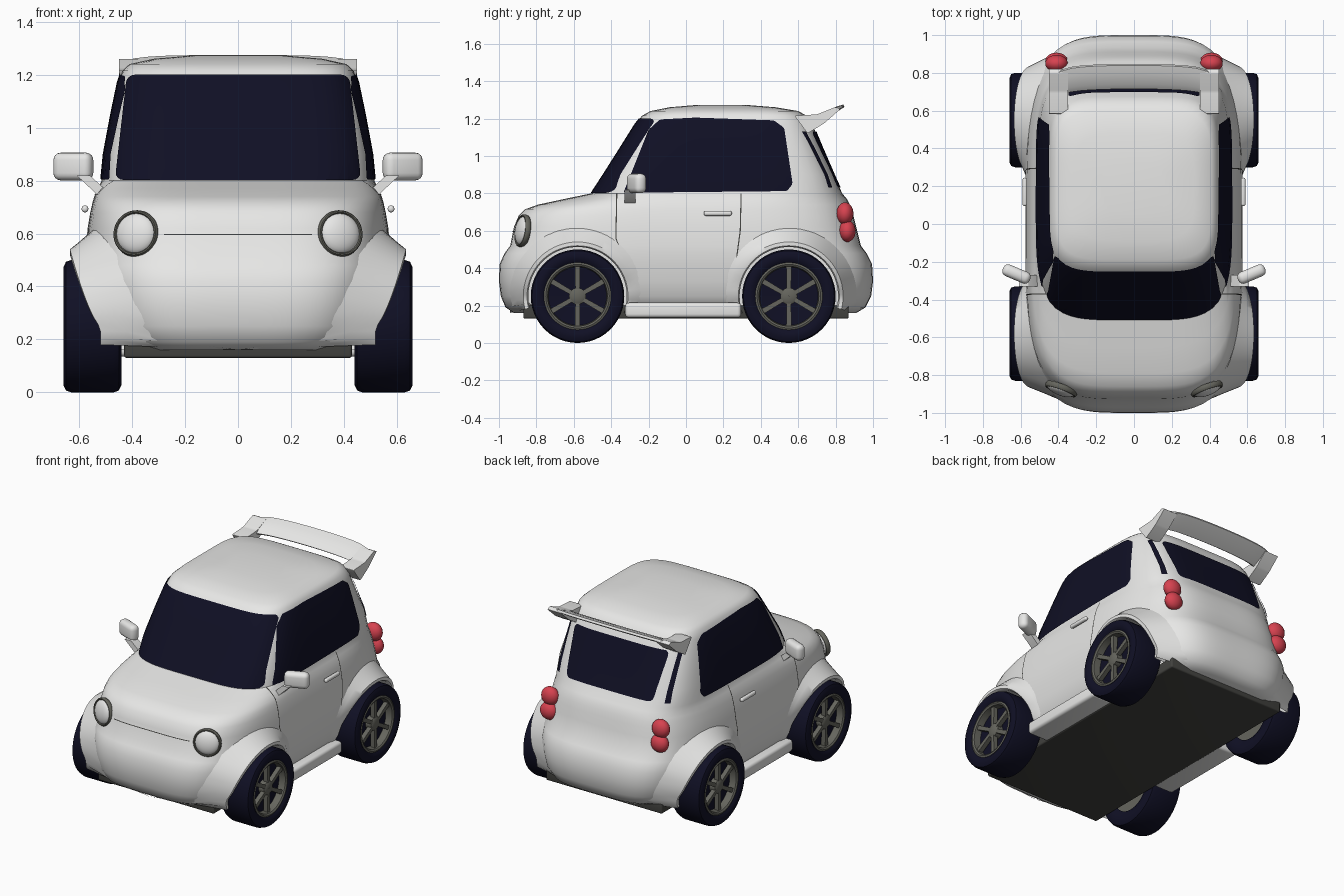
import bpy, bmesh, math
from mathutils import Matrix, Vector

if "Cube" in bpy.data.objects:
    bpy.data.objects.remove(bpy.data.objects["Cube"])


def material(name, r, g, b):
    m = bpy.data.materials.new(name)
    m.use_nodes = True
    m.diffuse_color = (r, g, b, 1)
    m.node_tree.nodes["Principled BSDF"].inputs["Base Color"].default_value = (r, g, b, 1)
    return m


WHITE = material("white paint", .8, .8, .79)
NAVY = material("dark navy", .005, .005, .018)
METAL = material("grey metal", .13, .13, .11)
FLOOR = material("dark grey", .055, .055, .05)
RED = material("red", .68, .055, .08)


def activate(ob):
    bpy.ops.object.select_all(action='DESELECT')
    ob.select_set(True)
    bpy.context.view_layer.objects.active = ob


def finish(name, bm, mat, smooth=40):
    bmesh.ops.recalc_face_normals(bm, faces=bm.faces)
    me = bpy.data.meshes.new(name)
    bm.to_mesh(me)
    bm.free()
    ob = bpy.data.objects.new(name, me)
    bpy.context.collection.objects.link(ob)
    me.materials.append(mat)
    activate(ob)
    bpy.ops.object.shade_smooth_by_angle(angle=math.radians(smooth))
    return ob


def loft(name, rings, mat, closed=False, wrap=True, caps=False):
    """Skin a list of point rings; closed joins last ring to first."""
    bm = bmesh.new()
    vs = [[bm.verts.new(p) for p in ring] for ring in rings]
    n, k = len(vs), len(vs[0])
    for i in range(n if closed else n - 1):
        a, b = vs[i], vs[(i + 1) % n]
        for j in range(k if wrap else k - 1):
            bm.faces.new((a[j], a[(j + 1) % k], b[(j + 1) % k], b[j]))
    if caps:
        bm.faces.new(vs[0])
        bm.faces.new(vs[-1])
    return finish(name, bm, mat)


def revolve(name, profile, y, z, mat, steps=48):
    """Spin (x, radius) points about a sideways axle."""
    angles = [math.tau * i / steps for i in range(steps)]
    rings = [[(x, y + r * math.cos(a), z + r * math.sin(a)) for x, r in profile] for a in angles]
    return loft(name, rings, mat, closed=True, wrap=False)


def prism(name, outline, axis, d0, d1, mat, radius=0.0):
    """Extrude an outline along x (y, z points) or y (x, z points)."""
    bm = bmesh.new()
    place = (lambda p, d: (d, *p)) if axis == 'X' else (lambda p, d: (p[0], d, p[1]))
    a, b = ([bm.verts.new(place(p, d)) for p in outline] for d in (d0, d1))
    bm.faces.new(a)
    bm.faces.new(b)
    n = len(a)
    for i in range(n):
        bm.faces.new((a[i], a[(i + 1) % n], b[(i + 1) % n], b[i]))
    if radius:
        rails = [bm.edges.get((a[i], b[i])) for i in range(n)]
        bmesh.ops.bevel(bm, geom=rails, offset=radius, segments=4, profile=.5, affect='EDGES')
    return finish(name, bm, mat)


def rounded_box(name, centre, size, mat, bevel, turn=0.0):
    bm = bmesh.new()
    bmesh.ops.create_cube(bm, size=1)
    bmesh.ops.scale(bm, vec=size, verts=bm.verts)
    bmesh.ops.bevel(bm, geom=bm.edges[:], offset=bevel, segments=4, profile=.5, affect='EDGES')
    bmesh.ops.transform(bm, matrix=Matrix.Translation(centre) @ Matrix.Rotation(turn, 4, 'Z'), verts=bm.verts)
    return finish(name, bm, mat, 50)


def ellipsoid(name, centre, radii, mat, rot=Matrix()):
    bm = bmesh.new()
    bmesh.ops.create_uvsphere(bm, u_segments=28, v_segments=16, radius=1)
    bmesh.ops.transform(bm, matrix=Matrix.Translation(centre) @ rot @ Matrix.Diagonal((*radii, 1)), verts=bm.verts)
    return finish(name, bm, mat, 60)


def boolean(ob, cutter, operation):
    activate(ob)
    mod = ob.modifiers.new("cut", 'BOOLEAN')
    mod.operation, mod.object, mod.solver = operation, cutter, 'EXACT'
    bpy.ops.object.modifier_apply(modifier=mod.name)
    bpy.data.objects.remove(cutter)


# Body levels: height, front y, rear y, half width, corner squareness
LEVELS = [
    (.16, -.92, .91, .44, 4), (.19, -.965, .96, .50, 4), (.25, -.99, .99, .535, 4),
    (.33, -1.0, 1.0, .555, 4), (.42, -.997, .995, .57, 4), (.48, -.97, .965, .575, 4),
    (.52, -.94, .935, .575, 4), (.62, -.92, .91, .568, 4), (.68, -.895, .895, .558, 4),
    (.715, -.86, .885, .55, 4), (.74, -.79, .875, .543, 4), (.77, -.65, .86, .53, 4),
    (.80, -.505, .835, .515, 4.5), (.90, -.44, .79, .505, 5), (1.05, -.345, .725, .477, 5),
    (1.17, -.27, .675, .452, 5), (1.215, -.235, .645, .437, 5), (1.24, -.19, .60, .41, 5),
    (1.26, -.09, .48, .32, 4), (1.272, .05, .33, .18, 3)]


def body_shell(name, mat, grow=0.0, steps=96):
    rings = []
    for z, front, rear, w, n in LEVELS:
        mid, half = (front + rear) / 2, (rear - front) / 2 + grow
        ring = []
        for i in range(steps):
            c, s = math.cos(math.tau * i / steps), math.sin(math.tau * i / steps)
            r = (abs(c) ** n + abs(s) ** n) ** (-1 / n)
            ring.append(((w + grow) * c * r, mid + half * s * r, z))
        rings.append(ring)
    return loft(name, rings, mat, caps=True)


def body_x(y, z):
    """Half width of the body at a given length and height."""
    z = max(z, LEVELS[0][0])
    for lo, hi in zip(LEVELS, LEVELS[1:]):
        if lo[0] <= z <= hi[0]:
            t = (z - lo[0]) / (hi[0] - lo[0])
            _, front, rear, w, n = (a + (b - a) * t for a, b in zip(lo, hi))
            u = min(1, abs(y - (front + rear) / 2) / ((rear - front) / 2))
            return w * (1 - u ** n) ** (1 / n)


def decal(name, outline, axis, d0, d1, mat, radius=0.0, grow=.006):
    """Thin skin following the body inside an outline."""
    skin = body_shell(name, mat, grow)
    skin.data.materials.append(mat)
    cutter = prism("cutter", outline, axis, d0, d1, mat, radius)
    cutter.data.materials.append(mat)
    for p in cutter.data.polygons:
        p.material_index = 1
    boolean(skin, cutter, 'INTERSECT')
    bm = bmesh.new()
    bm.from_mesh(skin.data)
    bmesh.ops.delete(bm, geom=[f for f in bm.faces if f.material_index == 1], context='FACES')
    bm.to_mesh(skin.data)
    bm.free()


def ribbon(path, width=.006):
    return [(y - width / 2, z) for y, z in path] + [(y + width / 2, z) for y, z in reversed(path)]


AXLES = {"front": -.58, "rear": .55}
HUB = .25

# Body with wheel wells
body = body_shell("body", WHITE)
for y in AXLES.values():
    for s in (-1, 1):
        well = revolve("well", [(s * .42, .001), (s * .42, .265), (s * .8, .265), (s * .8, .001)], y, HUB, WHITE)
        bm = bmesh.new()
        bm.from_mesh(well.data)
        bmesh.ops.holes_fill(bm, edges=[e for e in bm.edges if e.is_boundary])
        bmesh.ops.recalc_face_normals(bm, faces=bm.faces)
        bm.to_mesh(well.data)
        bm.free()
        boolean(body, well, 'DIFFERENCE')
activate(body)
bpy.ops.object.shade_smooth_by_angle(angle=math.radians(40))
rounded_box("underside", (0, 0, .165), (.86, 1.74, .07), FLOOR, .01)

# Glass
decal("windscreen", [(-.465, .803), (.465, .803), (.42, 1.2), (-.42, 1.2)], 'Y', -.9, 0, NAVY, .03)
decal("rear_window", [(-.32, .83), (.32, .83), (.35, 1.13), (-.35, 1.13)], 'Y', .4, 1.2, NAVY, .03)
side_glass = [(-.335, .803), (-.2, 1.14), (-.14, 1.195), (.05, 1.205), (.47, 1.19), (.525, 1.15), (.57, .85), (.54, .812)]
front_seam = [(-.37, .8), (-.375, .56), (-.33, .44), (-.3, .3)]
rear_seam = [(.295, .8), (.29, .6), (.27, .45)]
for s, side in ((1, "left"), (-1, "right")):
    decal(side + "_window", side_glass, 'X', s * .3, s * .8, NAVY, .012)
    decal(side + "_rear_strip", [(s * .39, .83), (s * .42, .83), (s * .415, 1.13), (s * .395, 1.13)], 'Y', .4, 1.2, NAVY)
    for seam, path in (("front", front_seam), ("rear", rear_seam)):
        decal(f"{side}_door_seam_{seam}", ribbon(path), 'X', s * .4, s * .8, FLOOR, grow=.002)
decal("bonnet_seam", [(-.28, .594), (.28, .594), (.28, .599), (-.28, .599)], 'Y', -1.2, -.5, FLOOR, grow=.002)

tyre = [(.46, .15), (.445, .175), (.44, .222), (.45, .243), (.47, .25), (.63, .25), (.65, .243),
        (.66, .222), (.658, .195), (.645, .178), (.60, .172), (.585, .001)]
rim = [(.60, .178), (.648, .18), (.652, .17), (.645, .16), (.60, .156)]
hub = [(.59, .045), (.63, .045), (.638, .035), (.638, .001)]
for s, side in ((1, "left"), (-1, "right")):
    for end, y in AXLES.items():
        tag = f"{end}_{side}_"
        # Wheels
        for part, profile, mat in (("tyre", tyre, NAVY), ("rim", rim, METAL), ("hub", hub, METAL),
                                   ("inner_disc", [(.47, .16), (.47, .001)], METAL)):
            revolve(tag + part, [(s * x, r) for x, r in profile], y, HUB, mat)
        bm = bmesh.new()
        for i in range(6):
            for lean in (-.2, .2):
                spoke = Matrix.Rotation(i * math.tau / 6 + lean * .6, 4, 'X') @ Matrix.Translation((0, lean * .04, .1))
                spoke = spoke @ Matrix.Rotation(-lean * .5, 4, 'X') @ Matrix.Diagonal((.03, .018, .13, 1))
                bmesh.ops.create_cube(bm, size=1, matrix=Matrix.Translation((s * .62, y, HUB)) @ spoke)
        finish(tag + "spokes", bm, METAL)

        # Flared arches blending from wheel lip to body side
        rings = []
        for i in range(41):
            a = math.radians(-14 + 208 * i / 40)
            at = lambda r: (y + r * math.cos(a), HUB + r * math.sin(a))
            lip = max(body_x(*at(.285)) + .012, .52 + .115 * max(0, math.sin(a)) ** .7)
            edge = body_x(*at(.37)) - .008
            section = [(.263, .43), (.263, lip - .012), (.27, lip), (.29, lip), (.325, lip * .55 + edge * .45), (.37, edge)]
            rings.append([(s * x, *at(r)) for r, x in section])
        loft(tag + "arch", rings, WHITE, wrap=False)

    # Sills, handles and mirrors
    rounded_box(side + "_sill", (s * .48, -.015, .175), (.18, .62, .08), WHITE, .02)
    rounded_box(side + "_door_handle", (s * .578, .17, .693), (.025, .15, .026), WHITE, .011)
    rounded_box(side + "_mirror", (s * .622, -.265, .853), (.155, .065, .105), WHITE, .028, s * .4)
    prism(side + "_mirror_stalk", [(s * .50, .765), (s * .53, .745), (s * .61, .82), (s * .56, .82)], 'Y', -.33, -.27, WHITE, .004)

    # Headlamps
    face = Vector((s * .36, -1, .15)).to_track_quat('Z', 'Y').to_matrix().to_4x4()
    spot = Vector((s * .385, -.873, .6))
    ellipsoid(side + "_headlamp", spot, (.078, .078, .035), WHITE, face)
    bezel = []
    for i in range(40):
        a = math.tau * i / 40
        bezel.append([spot + face.to_3x3() @ Vector(((.081 + .008 * math.cos(b)) * math.cos(a),
                      (.081 + .008 * math.cos(b)) * math.sin(a), .016 * math.sin(b)))
                      for b in (math.tau * j / 10 for j in range(10))])
    loft(side + "_headlamp_bezel", bezel, METAL, closed=True)

    # Stacked tail lamps
    ellipsoid(side + "_upper_tail_lamp", (s * .41, .85, .692), (.06, .045, .06), RED)
    ellipsoid(side + "_lower_tail_lamp", (s * .41, .862, .598), (.06, .045, .058), RED)

    # Spoiler end supports
    prism(side + "_spoiler_support", [(.58, 1.215), (.65, 1.12), (.74, 1.175), (.825, 1.25), (.80, 1.262), (.70, 1.222)],
          'X', s * .35, s * .45, WHITE, .008)

# Spoiler blade, swept slightly forward at the ends
blade = []
for i in range(17):
    u = i / 8 - 1
    sweep = .02 * u * u + .05 * u ** 8
    blade.append([(u * .445, y - sweep, z - sweep * .4) for y, z in
                  [(.715, 1.212), (.74, 1.235), (.80, 1.262), (.84, 1.275), (.848, 1.262), (.79, 1.225), (.735, 1.198)]])
loft("spoiler_blade", blade, WHITE, caps=True)
